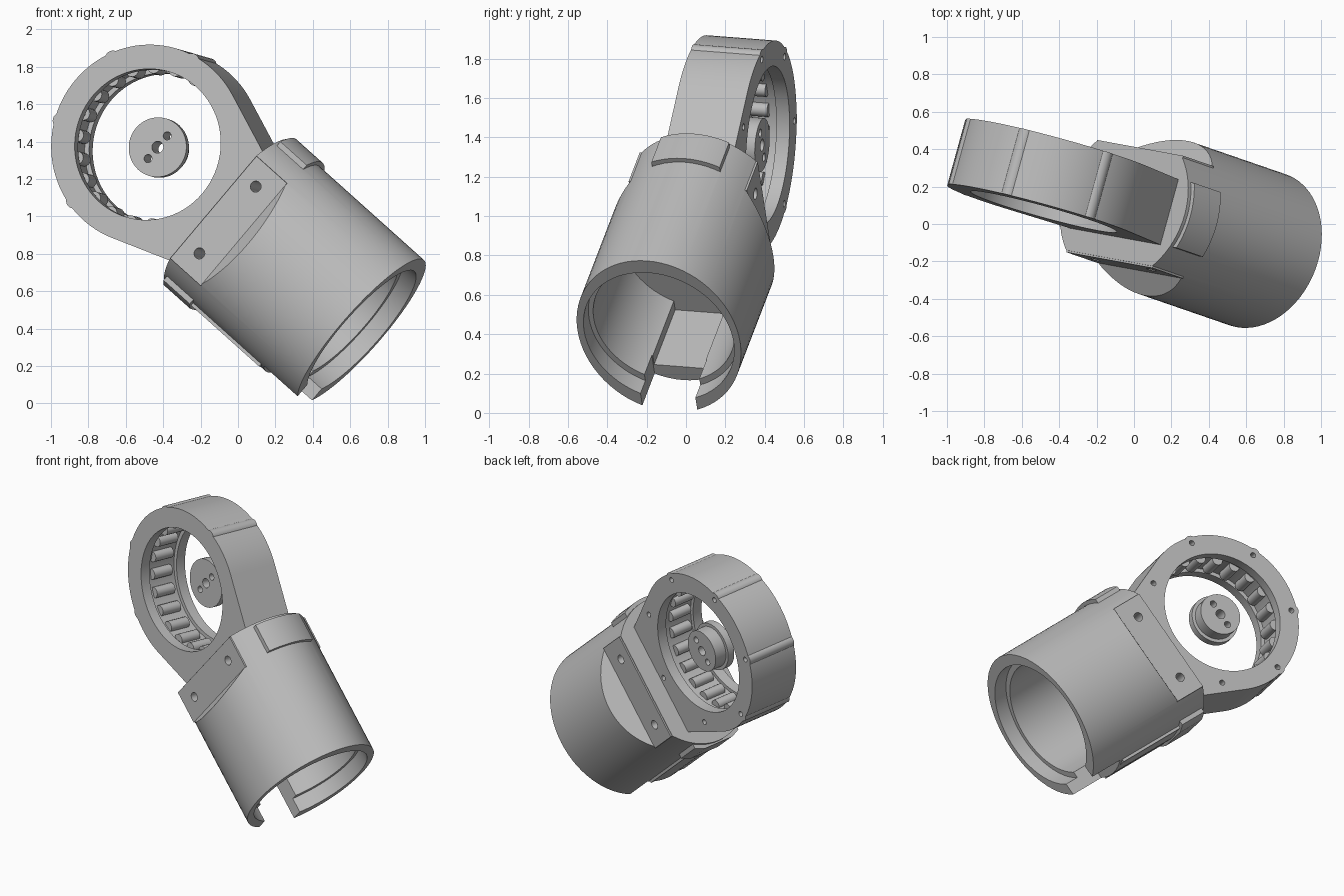
import bpy, bmesh
from math import sin, cos, pi, radians, acos, atan2, hypot
from mathutils import Matrix, Vector

if "Cube" in bpy.data.objects:
    bpy.data.objects.remove(bpy.data.objects["Cube"])

# One plain grey
grey = bpy.data.materials.new("light_grey")
grey.use_nodes = True
colour = (0.5, 0.5, 0.5, 1)
grey.diffuse_color = colour
grey.node_tree.nodes["Principled BSDF"].inputs["Base Color"].default_value = colour

# Tilted local frame: x along the barrel, y through the ring, z across
along = Vector((0.725, -0.25, -0.65)).normalized()
depth = Vector((0.264, 0.961, -0.074))
depth = (depth - along * depth.dot(along)).normalized()
across = along.cross(depth)
FRAME = Matrix.Translation((-0.483, 0.065, 1.385)) @ Matrix((along, depth, across)).transposed().to_4x4()

T = 0.364      # ring depth
M = T / 2      # middle plane


def prism(name, points, offset):
    """Extrude a closed loop of points by an offset vector."""
    bm = bmesh.new()
    face = bm.faces.new([bm.verts.new(p) for p in points])
    new = bmesh.ops.extrude_face_region(bm, geom=[face])["geom"]
    bmesh.ops.translate(bm, vec=offset, verts=[v for v in new if isinstance(v, bmesh.types.BMVert)])
    bmesh.ops.recalc_face_normals(bm, faces=bm.faces)
    mesh = bpy.data.meshes.new(name)
    bm.to_mesh(mesh)
    bm.free()
    mesh.materials.append(grey)
    ob = bpy.data.objects.new(name, mesh)
    bpy.context.collection.objects.link(ob)
    return ob


def disc(name, u, w, r, v0, v1, n=32):
    pts = [(u + r * cos(2 * pi * i / n), v0, w + r * sin(2 * pi * i / n)) for i in range(n)]
    return prism(name, pts, (0, v1 - v0, 0))


def tube(name, rv, rw, u0, u1, n=72):
    pts = [(u0, M + rv * cos(2 * pi * i / n), rw * sin(2 * pi * i / n)) for i in range(n)]
    return prism(name, pts, (u1 - u0, 0, 0))


def box(name, u0, u1, half_v, w0, w1):
    pts = [(u0, M - half_v, w0), (u1, M - half_v, w0), (u1, M - half_v, w1), (u0, M - half_v, w1)]
    return prism(name, pts, (0, 2 * half_v, 0))


def side(name, uv, half_w, flip):
    """Profile in the along/depth plane, optionally mirrored to the back."""
    pts = [(u, T - v if flip else v, -half_w) for u, v in uv]
    return prism(name, pts, (0, 0, 2 * half_w))


def combine(ob, op, *others):
    for other in others:
        mod = ob.modifiers.new("combine", 'BOOLEAN')
        mod.operation, mod.solver, mod.object = op, 'EXACT', other
        dg = bpy.context.evaluated_depsgraph_get()
        mesh = bpy.data.meshes.new_from_object(ob.evaluated_get(dg))
        ob.modifiers.clear()
        ob.data = mesh
        bpy.data.objects.remove(other)
    return ob


# Ring housing whose sides run straight into the neck
R, neck_u, neck_w = 0.535, 0.58, 0.36
start = atan2(neck_w, neck_u) + acos(R / hypot(neck_u, neck_w))
steps = 64
outline = [(neck_u, 0, neck_w)]
for i in range(steps + 1):
    t = start + (2 * pi - 2 * start) * i / steps
    outline.append((R * cos(t), 0, R * sin(t)))
outline.append((neck_u, 0, -neck_w))
ring = prism("ring_housing", outline, (0, T, 0))
screws = [2 * pi * i / 7 for i in range(7)]
for t in screws[2:6]:
    combine(ring, 'UNION', disc("boss", 0.503 * cos(t), 0.503 * sin(t), 0.043, 0, T, 24))
combine(ring, 'DIFFERENCE',
        disc("bore", 0, 0, 0.405, -0.1, T + 0.1, 80),
        disc("race", 0, 0, 0.43, 0.07, T - 0.07, 80))
for t in screws:
    combine(ring, 'DIFFERENCE', disc("screw_hole", 0.495 * cos(t), 0.495 * sin(t), 0.018, T - 0.12, T + 0.1, 16))

# Bearing rollers
parts = [ring]
count = 22
for i in range(count):
    t = 2 * pi * i / count
    parts.append(disc("bearing_roller", 0.424 * cos(t), 0.424 * sin(t), 0.036, 0.1, 0.25, 16))

# Central hub with three holes
hub = disc("hub", 0, 0, 0.16, 0.2, 0.25, 48)
combine(hub, 'UNION', disc("hub_boss", 0, 0, 0.138, 0.21, 0.335, 48))
for w, r in ((-0.08, 0.022), (0, 0.032), (0.08, 0.022)):
    combine(hub, 'DIFFERENCE', disc("hub_hole", 0, w, r, 0, 0.5, 20))
parts.append(hub)

# Oval barrel with raised bands on its two narrow sides
END = 1.52
barrel = tube("barrel", 0.43, 0.505, 0.53, END)
band = combine(tube("band", 0.465, 0.53, 0.55, 0.745), 'INTERSECT', box("band_limit", 0.4, 0.9, 0.18, -0.515, 1))
combine(barrel, 'UNION', band)

# Sloped flats and bolted clamp plates, front and back
flat = [(0.4, -0.12), (0.76, -0.12), (0.76, -0.13), (0.85, -0.26), (0.85, -0.5), (0.4, -0.5)]
plate = [(0.535, -0.13), (0.76, -0.13), (0.76, 0.03), (0.535, 0.03)]
for flip in (False, True):
    combine(barrel, 'DIFFERENCE', side("flat", flat, 0.7, flip))
for flip in (False, True):
    combine(barrel, 'UNION', side("clamp_plate", plate, 0.36, flip))
for w in (-0.235, 0.235):
    for v in (-0.2, T - 0.1):
        combine(barrel, 'DIFFERENCE', disc("bolt_hole", 0.64, w, 0.03, v, v + 0.3, 20))

# Hollow interior with a stepped mouth, an outer pad, an inner channel and the mouth notch
combine(barrel, 'DIFFERENCE',
        tube("cavity", 0.37, 0.385, 0.84, 1.7),
        tube("mouth_step", 0.395, 0.425, 1.42, 1.7))
combine(barrel, 'UNION', box("outer_pad", 0.74, 1.25, 0.14, -0.495, -0.44))
combine(barrel, 'DIFFERENCE',
        box("channel", 0.84, 1.7, 0.14, -0.415, -0.2),
        box("notch", 1.27, 1.7, 0.145, -0.7, -0.2))
parts.append(barrel)

# Place everything in the tilted frame and shade
bpy.ops.object.select_all(action='DESELECT')
for ob in parts:
    ob.data.transform(FRAME)
    ob.select_set(True)
bpy.context.view_layer.objects.active = ring
bpy.ops.object.shade_smooth_by_angle(angle=radians(30))
